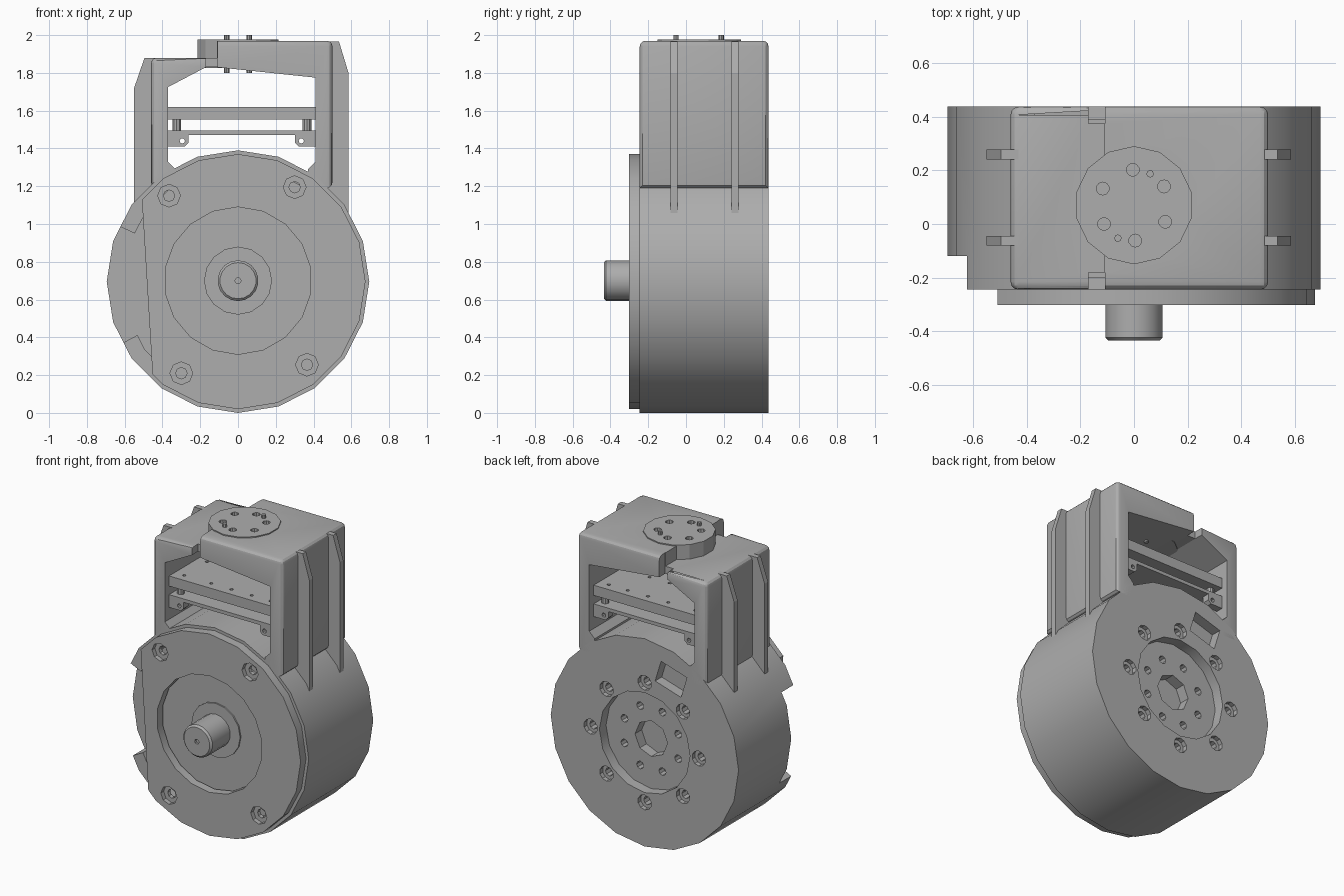
import bpy, bmesh
from math import sin, cos, pi, radians
from mathutils import Matrix, Vector

cube = bpy.data.objects.get("Cube")
if cube:
    bpy.data.objects.remove(cube)

grey = bpy.data.materials.new("machined grey")
grey.use_nodes = True
COLOR = (0.42, 0.42, 0.42, 1)
grey.diffuse_color = COLOR
grey.node_tree.nodes["Principled BSDF"].inputs["Base Color"].default_value = COLOR

CZ = 0.695            # drum axis height
FRONT, BACK = -0.245, 0.437


def finish(name, bm, smooth=True):
    bmesh.ops.recalc_face_normals(bm, faces=bm.faces)
    mesh = bpy.data.meshes.new(name)
    bm.to_mesh(mesh)
    bm.free()
    mesh.materials.append(grey)
    obj = bpy.data.objects.new(name, mesh)
    bpy.context.collection.objects.link(obj)
    if smooth:
        shade(obj)
    return obj


def shade(obj):
    bpy.ops.object.select_all(action='DESELECT')
    obj.select_set(True)
    bpy.context.view_layer.objects.active = obj
    bpy.ops.object.shade_smooth_by_angle(angle=radians(25))


def prism(name, points, y0, y1, smooth=False):
    """Extrude an (x, z) outline along y."""
    bm = bmesh.new()
    face = bm.faces.new([bm.verts.new((x, y0, z)) for x, z in points])
    new = bmesh.ops.extrude_face_region(bm, geom=[face])["geom"]
    moved = [v for v in new if isinstance(v, bmesh.types.BMVert)]
    bmesh.ops.translate(bm, verts=moved, vec=(0, y1 - y0, 0))
    return finish(name, bm, smooth)


def ring(x, z, r, sides, turn=0.0):
    return [(x + r * sin(2 * pi * i / sides + turn), z + r * cos(2 * pi * i / sides + turn))
            for i in range(sides)]


def disc(name, x, z, r, y0, y1, sides=20):
    return prism(name, ring(x, z, r, sides), y0, y1, True)


def post(name, x, y, r, z0, z1, sides=10):
    bm = bmesh.new()
    bmesh.ops.create_cone(bm, cap_ends=True, segments=sides, radius1=r, radius2=r, depth=z1 - z0,
                          matrix=Matrix.Translation((x, y, (z0 + z1) / 2)))
    return finish(name, bm)


def box(name, x0, x1, y0, y1, z0, z1):
    return prism(name, [(x0, z0), (x1, z0), (x1, z1), (x0, z1)], y0, y1)


def cut(target, cutters):
    """Subtract each cutter, then discard it."""
    for c in cutters:
        c.hide_render = True
        mod = target.modifiers.new("cut", 'BOOLEAN')
        mod.operation, mod.solver, mod.object = 'DIFFERENCE', 'EXACT', c
        bpy.context.view_layer.objects.active = target
        bpy.ops.object.modifier_apply(modifier=mod.name)
        bpy.data.objects.remove(c)
    shade(target)


# Drum with a front bore, a side slot and a detailed back
drum = disc("drum", 0, CZ, 0.695, FRONT, BACK)
slot = [(r * cos(radians(a)), CZ + r * sin(radians(a)))
        for r, a in ((0.5, 155), (0.9, 155), (0.9, 208), (0.5, 208))]
cuts = [disc("bore", 0, CZ, 0.61, -0.4, -0.12),
        prism("slot", slot, -0.4, -0.12),
        disc("back_recess", 0, CZ, 0.335, BACK - 0.07, 0.6, 16),
        disc("hub_hole", 0, CZ, 0.12, BACK - 0.14, 0.6, 8)]
for i in range(8):
    a = i * pi / 4
    x, z = 0.4 * sin(a), CZ + 0.4 * cos(a)
    cuts.append(disc("counterbore", x, z, 0.05, BACK - 0.03, 0.6, 10))
    cuts.append(disc("bolt_hole", x, z, 0.028, BACK - 0.08, 0.6, 8))
    b = a + pi / 8
    cuts.append(disc("hub_bolt", 0.215 * sin(b), CZ + 0.215 * cos(b), 0.026, BACK - 0.12, 0.6, 8))
turn = Matrix.Rotation(radians(17), 2)
window = [turn @ Vector(p) + Vector((-0.195, CZ + 0.475))
          for p in ((-0.1, -0.075), (0.1, -0.075), (0.1, 0.075), (-0.1, 0.075))]
cuts.append(prism("window", window, BACK - 0.07, 0.6))
cut(drum, cuts)

# Front cover, trimmed along one side, with bolt holes and a centre recess
cover = disc("front_cover", 0, CZ, 0.675, -0.302, FRONT)
cuts = [prism("trim", [(-0.525, 1.4), (-0.44, 0), (-1, 0), (-1, 1.4)], -0.5, 0),
        disc("centre_opening", 0, 0.7, 0.39, -0.5, 0, 18)]
bolts = [(-0.365, 1.15), (0.30, 1.195), (0.365, 0.255), (-0.30, 0.21)]
for x, z in bolts:
    cuts.append(disc("counterbore", x, z, 0.06, -0.5, -0.272, 8))
    cuts.append(disc("bolt_hole", x, z, 0.03, -0.5, 0, 8))
cut(cover, cuts)
disc("recess_floor", 0, 0.7, 0.46, -0.225, -0.11)
disc("shaft_collar", 0, 0.7, 0.18, -0.235, -0.2, 16)

# Shaft with a chamfered end and a centre mark
bm = bmesh.new()
lay = Matrix.Translation((0, -0.32, 0.7)) @ Matrix.Rotation(pi / 2, 4, 'X')
bmesh.ops.create_cone(bm, cap_ends=True, segments=18, radius1=0.108, radius2=0.108, depth=0.23, matrix=lay)
rim = [e for e in bm.edges if all(v.co.y < -0.4 for v in e.verts)]
bmesh.ops.bevel(bm, geom=rim, offset=0.012, segments=1, affect='EDGES')
shaft = finish("shaft", bm)
cut(shaft, [disc("centre_mark", 0, 0.7, 0.016, -0.6, -0.42, 8)])

# Arched housing with a lower roof on one side and rounded outer edges
L, R, LOW, TOP = -0.46, 0.5, 1.88, 1.97
arch = [(L, 1.19), (L, LOW), (-0.11, LOW), (-0.11, TOP), (R, TOP), (R, 1.19),
        (0.37, 1.19), (0.37, 1.29), (0.41, 1.33), (0.41, 1.775), (-0.11, 1.83), (-0.17, 1.83),
        (-0.37, 1.725), (-0.37, 1.33), (-0.33, 1.29), (-0.33, 1.19)]
housing = prism("housing", arch, FRONT, BACK)
bm = bmesh.new()
bm.from_mesh(housing.data)


def near(v, x):
    return abs(v.co.x - x) < 1e-3


def rounded(e):
    a, b = e.verts
    side = any(near(a, x) and near(b, x) for x in (L, R))
    roof = abs(a.co.z - b.co.z) < 1e-3 and a.co.z > 1.85 and abs(a.co.y - b.co.y) < 1e-3
    return side or roof


bmesh.ops.bevel(bm, geom=[e for e in bm.edges if rounded(e)], offset=0.03, segments=3,
                profile=0.5, affect='EDGES', clamp_overlap=True)
bm.to_mesh(housing.data)
bm.free()
cut(housing, [box("notch", -0.17, -0.108, y0, y1, 1.7, 2.1)
              for y0, y1 in ((-0.4, -0.18), (0.375, 0.6))])

# Stiffening fins on both sides
for y in (-0.063, 0.259):
    prism("left_fin", [(0.45, 1.05), (0.585, 1.05), (0.585, 1.80), (0.535, 1.965), (0.45, 1.965)],
          y - 0.018, y + 0.018)
    prism("right_fin", [(-0.42, 1.05), (-0.55, 1.05), (-0.55, 1.72), (-0.495, 1.88), (-0.42, 1.88)],
          y - 0.018, y + 0.018)

# Round flange on the roof with holes and two locating pins
flange = post("roof_flange", 0, 0.07, 0.22, 1.825, 1.977, 14)
cut(flange, [post("flange_hole", 0.132 * cos(a), 0.07 + 0.132 * sin(a), 0.024, 1.93, 2.1)
             for a in (radians(32 + 60 * i) for i in range(6))])
cut(housing, [post("flange_seat", 0, 0.07, 0.21, 1.85, 2.1, 14)])
for x, y in ((0.06, 0.187), (-0.06, -0.053)):
    post("locating_pin", x, y, 0.014, 1.8, 2.0, 8)

# Stacked boards inside the housing
Y0, Y1 = -0.2, 0.39
upper = box("upper_board", -0.372, 0.412, Y0, Y1, 1.552, 1.62)
cut(upper, [post("board_hole", x, y, 0.012, 1.59, 1.7, 6)
            for x in (-0.3, -0.1, 0.05, 0.2, 0.34) for y in (-0.14, 0.1, 0.33)])
box("lower_board", -0.372, 0.412, Y0, Y1, 1.472, 1.495)
for x in (-0.325, 0.365):
    for y in (-0.14, 0.33):
        post("standoff", x, y, 0.024, 1.49, 1.556)

# Mounting tabs below the lower board
for outer, inner, hole in ((-0.372, -0.262, -0.295), (0.412, 0.302, 0.335)):
    step = 0.02 if inner > outer else -0.02
    for y0, y1 in ((Y0, Y0 + 0.05), (Y1 - 0.05, Y1)):
        tab = prism("mounting_tab", [(outer, 1.41), (inner - step, 1.41), (inner, 1.43),
                                     (inner, 1.49), (outer, 1.49)], y0, y1)
        cut(tab, [disc("tab_hole", hole, 1.44, 0.014, y0 - 0.1, y1 + 0.1, 8)])
